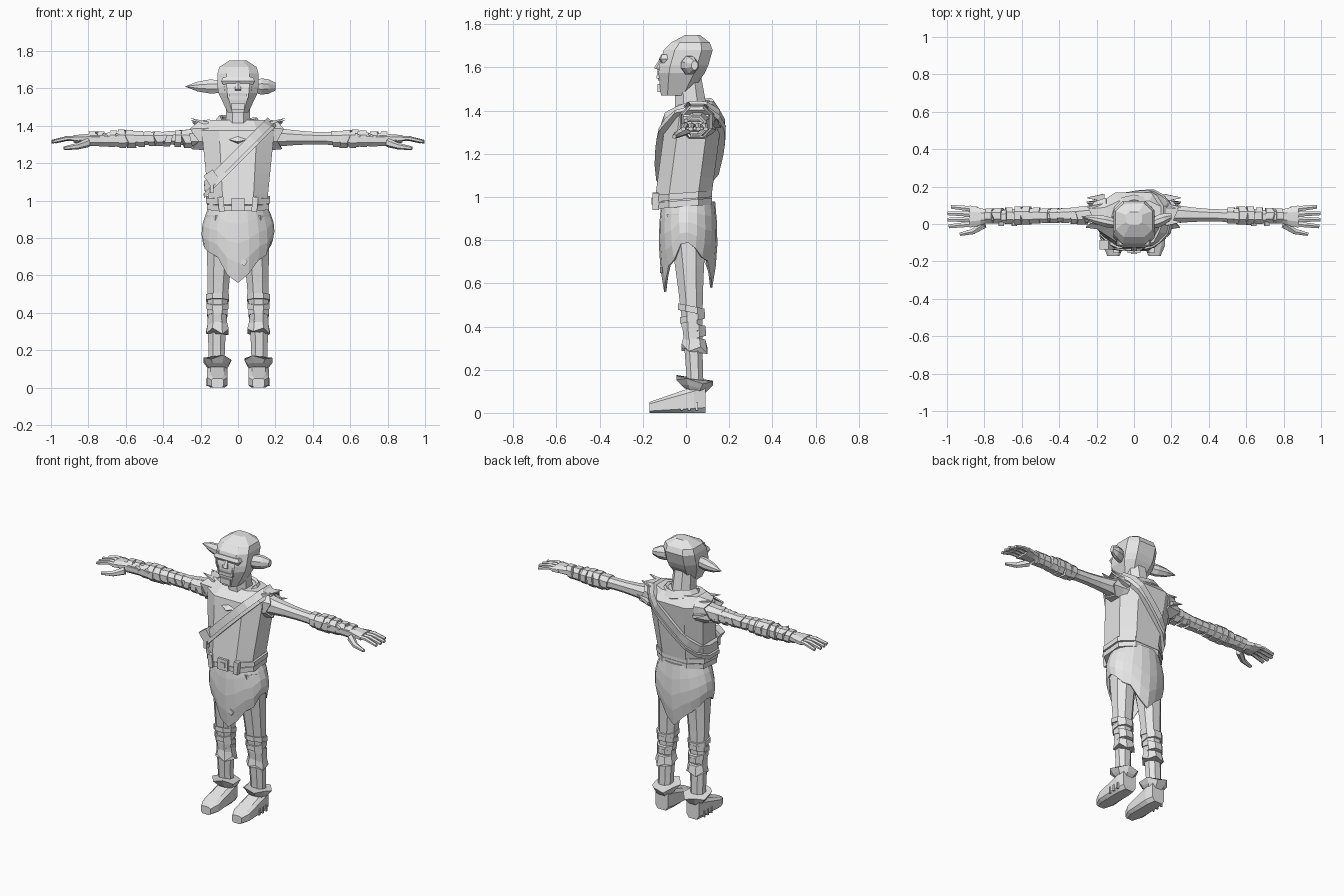
import bpy, bmesh, math, random
from mathutils import Vector, Matrix
from mathutils.bvhtree import BVHTree

random.seed(4)
if "Cube" in bpy.data.objects:
    bpy.data.objects.remove(bpy.data.objects["Cube"], do_unlink=True)

colour = (0.8, 0.8, 0.8, 1)
grey = bpy.data.materials.new("plain grey")
grey.use_nodes = True
grey.diffuse_color = colour
grey.node_tree.nodes["Principled BSDF"].inputs["Base Color"].default_value = colour

# Shared landmarks
ARM_Y, ARM_Z = 0.04, 1.33
LEG_X, LEG_Y = 0.11, 0.04
WAIST, BELT_Y = 0.98, -0.14
SIDES = (("left", 1), ("right", -1))
UP, BACK = Vector((0, 0, 1)), Vector((0, 1, 0))


def swell(t):
    return math.sin(math.pi * t)


def jitter(amount):
    return random.uniform(-amount, amount)


def add_object(name, bm, thickness=0):
    """Turn a bmesh into a flat-shaded grey object."""
    bmesh.ops.recalc_face_normals(bm, faces=bm.faces)
    mesh = bpy.data.meshes.new(name)
    bm.to_mesh(mesh)
    bm.free()
    mesh.materials.append(grey)
    part = bpy.data.objects.new(name, mesh)
    bpy.context.collection.objects.link(part)
    if thickness:
        part.modifiers.new("thickness", "SOLIDIFY").thickness = thickness
    return part


def loft(name, rings, cap=True, closed=False, thickness=0):
    """Skin a list of equal rings of points."""
    bm = bmesh.new()
    loops = [[bm.verts.new(point) for point in ring] for ring in rings]
    pairs = list(zip(loops, loops[1:]))
    if closed:
        pairs.append((loops[-1], loops[0]))
    for low, high in pairs:
        for i in range(len(low)):
            bm.faces.new((low[i - 1], low[i], high[i], high[i - 1]))
    if cap and not closed:
        bm.faces.new(loops[0])
        bm.faces.new(loops[-1])
    return add_object(name, bm, thickness)


def tube(name, axis, start, end, shape, steps=1, side=1, k=0.45, tilt=0, jag=0, thickness=0):
    """Octagonal loft; shape(t) gives centre u, centre v, radius u, radius v."""
    corners = [(1, k), (k, 1), (-k, 1), (-1, k), (-1, -k), (-k, -1), (k, -1), (1, -k)]
    rings = []
    for step in range(steps + 1):
        t = step / steps
        cu, cv, ru, rv = shape(t)
        ring = []
        for i, (u, v) in enumerate(corners):
            along = start + (end - start) * t + tilt * v
            if step == steps and i % 2:
                along += jag * random.uniform(0.6, 1.2)
            p, q = cu + u * ru, cv + v * rv
            x, y, z = {"x": (along, p, q), "y": (p, along, q), "z": (p, q, along)}[axis]
            ring.append((x * side, y, z))
        rings.append(ring)
    return loft(name, rings, cap=not thickness, thickness=thickness)


def band(name, axis, at, width, centre, radius, **options):
    """Short wrap of cloth around a limb or the waist."""
    tube(name, axis, at - width / 2, at + width / 2, lambda t: (*centre, *radius), **options)


def rod(name, points, thick, tip, flat=1, sides=6):
    """Tapering prism through a few points."""
    points = [Vector(p) for p in points]
    rings = []
    for i, point in enumerate(points):
        t = i / (len(points) - 1)
        d = (points[-1] - points[0]).normalized()
        u = d.cross(UP if abs(d.z) < 0.8 else BACK).normalized()
        v = u.cross(d) * flat
        r = thick + (tip - thick) * t
        angles = [math.tau * (j + 0.5) / sides for j in range(sides)]
        rings.append([point + r * (u * math.cos(a) + v * math.sin(a)) for a in angles])
    loft(name, rings)


def box(name, centre, width, depth, height, roll=0):
    bm = bmesh.new()
    place = Matrix.Translation(centre) @ Matrix.Rotation(roll, 4, "Y")
    size = Matrix.Diagonal((width, depth, height, 1))
    bmesh.ops.create_cube(bm, size=1, matrix=place @ size)
    add_object(name, bm)


# Tunic body, narrowing sharply over the shoulders, and neck
def tunic_shape(t):
    return (0, 0.06 * t - 0.015, (0.155 + 0.045 * t) * min(1, 4 * (1.2 - t)),
            0.13 * min(1, 4 * (1.15 - t)))


tunic = tube("tunic", "z", WAIST, 1.43, tunic_shape, steps=8, k=0.52)
tube("neck", "z", 1.34, 1.56, lambda t: (0, 0.03 - 0.02 * t, 0.07 - 0.01 * t, 0.08 - 0.02 * t), steps=2)

# Raised neckline, dipping to a V at the front
collar = []
for i in range(12):
    a = math.tau * i / 12
    dip = max(0, math.cos(a)) ** 2
    out = Vector((math.sin(a), -math.cos(a) * (0.9 + 0.35 * dip), 0))
    base = BACK * ARM_Y + UP * (1.44 - 0.1 * dip + jitter(0.01))
    collar.append([base + out * r - UP * drop for r, drop in
                   ((0.085, 0), (0.1, -0.01), (0.13, 0.03), (0.1, 0.05))])
loft("neckline", collar, closed=True)

# Strap fitted to the chest, from the left shoulder to the right hip
surface = BVHTree.FromPolygons([v.co for v in tunic.data.vertices],
                               [tuple(p.vertices) for p in tunic.data.polygons])
across = Vector((-1, 0, 1)).normalized()
along = Vector((1, 0, 1)).normalized()


def strap(name, middle, width, lift, steps=20):
    rings = []
    for i in range(steps):
        a = math.tau * i / steps
        out = along * math.cos(a) + BACK * math.sin(a)
        edges = []
        for s in (-1, 1):
            inner = middle + across * s * width / 2
            hit = surface.ray_cast(inner + out, -out)[0]
            edges.append(hit or inner + out / 6)
        left, right = edges
        rings.append([left - out * 0.01, left + out * lift, right + out * lift, right - out * 0.01])
    loft(name, rings, closed=True)


chest = Vector((0.01, 0.02, 1.26))
strap("chest_strap", chest, 0.05, 0.02)
strap("chest_strap_edge", chest - across * 0.03, 0.02, 0.03)
box("strap_buckle", (-0.14, -0.11, 1.12), 0.06, 0.05, 0.07, -0.6)
box("strap_tail", (-0.14, -0.12, 1.07), 0.02, 0.03, 0.06)

# Two-layer belt with buckle and loops
for layer in (0, 1):
    radius = 0.165 + layer * 0.007
    band("belt", "z", WAIST - 0.01 + layer * 0.035, 0.03, (0, -0.01), (radius, 0.13), k=0.52, tilt=0.01)
box("belt_buckle", (0, BELT_Y, WAIST), 0.07, 0.03, 0.07)
box("buckle_tongue", (0, BELT_Y - 0.01, WAIST), 0.03, 0.02, 0.03)
for label, s in SIDES:
    box(label + "_belt_loop", (s * 0.09, BELT_Y, WAIST), 0.03, 0.03, 0.08, s * 0.1)

# Torn skirt, hanging to points at front and back
columns, rows = 20, 4
angles = [math.tau * i / columns for i in range(columns)]
hem = [0.56 + 0.21 * abs(math.sin(a)) + jitter(0.025) for a in angles]
skirt = []
for row in range(rows + 1):
    t = row / rows
    flare = math.sin(2.2 * t)
    wide, deep = 0.15 + 0.045 * flare, 0.125 + 0.02 * flare - 0.03 * t * t
    skirt.append([(wide * math.sin(a), 0.01 - deep * math.cos(a), WAIST + (hem[i] - WAIST) * t)
                  for i, a in enumerate(angles)])
loft("skirt", skirt, cap=False, thickness=0.01)
box("skirt_patch", (0.03, -0.11, 0.67), 0.03, 0.02, 0.03, 0.6)


# Head: narrow chin, broad brow, flattened crown
def head_shape(t):
    return (0, 0.08 * t - 0.05, 0.11 * min(1, 0.5 + 1.2 * t, 4 * (1.1 - t)),
            0.11 * min(1.03, 0.6 + t, 4 * (1.08 - t)))


tube("head", "z", 1.47, 1.75, head_shape, steps=8, k=0.55)
tube("brow", "z", 1.62, 1.66, lambda t: (0, -0.1, 0.08 + 0.01 * swell(t), 0.015 + 0.01 * swell(t)), steps=2, k=0.7)
rod("nose", [(0, -0.11, 1.64), (0, -0.13, 1.59)], 0.01, 0.02)
box("lower_lip", (0, -0.12, 1.55), 0.1, 0.02, 0.02)
box("chin", (0, -0.12, 1.505), 0.07, 0.025, 0.035)

# Tusks, cheeks and ears: the left ear is torn short, the right one pointed
for (label, s), ear_tip, taper in zip(SIDES, (0.2, 0.28), (0.4, 0.95)):
    rod(label + "_tusk", [(s * 0.05, -0.13, 1.55), (s * 0.05, -0.13, 1.6)], 0.01, 0.002, sides=4)
    rod(label + "_cheek", [(s * 0.06, -0.1, 1.6), (s * 0.09, -0.07, 1.59)], 0.02, 0.01)
    tube(label + "_ear", "x", 0.09, ear_tip,
         lambda t: (ARM_Y * t, 1.61, 0.025 * (1 - taper * t) + 0.015 * swell(t),
                    0.035 * (1 - taper * t) + 0.015 * swell(t)), steps=3, side=s, k=0.35)


# Arms, hands and torn sleeves
def arm_radius(x):
    return 0.033 + 0.3 * max(0, 0.45 - x) ** 2 + 0.012 * max(0, 1 - abs(x - 0.6) * 8)


def arm_shape(t):
    r = arm_radius(0.15 + 0.65 * t)
    return (0.055 - 0.02 * t, ARM_Z + 0.01 - 0.015 * t, r, r)


for label, s in SIDES:
    tube(label + "_arm", "x", 0.15, 0.8, arm_shape, steps=8, side=s)
    tube(label + "_palm", "x", 0.76, 0.88, lambda t: (ARM_Y, ARM_Z, 0.03 + 0.03 * t, 0.03 - 0.01 * t),
         steps=2, side=s)
    for finger in range(4):
        spread = finger - 1.5
        reach = 1 - 0.01 * abs(spread) ** 2 if finger else 0.99
        rod(label + "_finger", [(s * (0.84 + (reach - 0.84) * t),
                                 ARM_Y + spread * (0.025 + 0.01 * t),
                                 ARM_Z + 0.01 * swell(t) - 0.015 * t) for t in (0, 0.5, 1)], 0.018, 0.012, 0.8)
    rod(label + "_thumb", [(s * 0.8, 0, 1.31), (s * 0.86, -0.04, 1.29), (s * 0.93, -0.055, 1.28)], 0.024, 0.01)
    tube(label + "_sleeve", "x", 0.15, 0.21, lambda t: (0.05, 1.35, 0.09 - 0.02 * t, 0.085 - 0.01 * t),
         steps=2, side=s, jag=0.04, thickness=0.01)
    for y, z in ((0.01, 1.44), (0.09, 1.43), (0.14, 1.36)):
        rod(label + "_sleeve_tatter", [(s * 0.16, y, z - 0.03), (s * 0.25, y, z)], 0.03, 0.003, 0.5, sides=4)

# Bandages: the whole right arm, only the forearm on the left
for label, s in SIDES:
    for i in range(5 if s > 0 else 0, 11):
        x = 0.27 + i * 0.05
        r = arm_radius(x) + 0.006
        band(label + "_arm_wrap", "x", x, 0.035, (ARM_Y + 0.005, ARM_Z), (r, r), side=s,
             tilt=jitter(0.012), jag=0.015 * (i % 3 == 0))
    for x in (0.64, 0.71):
        box(label + "_arm_stitch", (s * x, 0, ARM_Z + 0.02), 0.03, 0.02, 0.01, 0.5)


# Legs, wraps, ankle cuffs and shoes
def leg_shape(t):
    return (0.115 - 0.03 * t * t, 0.045 - 0.04 * t, 0.042 + 0.038 * t ** 1.5, 0.038 + 0.057 * t * t)


def shoe_shape(t):
    half = 0.07 - 0.045 * t
    return (LEG_X, half, 0.055 * min(1, 0.8 + t, 3 * (1.2 - t)), half)


for label, s in SIDES:
    tube(label + "_leg", "z", 0.08, 0.92, leg_shape, steps=7, side=s)
    for i in range(4):
        r = 0.052 + 0.003 * i
        band(label + "_leg_wrap", "z", 0.36 + ARM_Y * i, 0.03, (LEG_X, LEG_Y - 0.005 * i), (r, r),
             side=s, tilt=0.012 * (-1) ** i)
    tube(label + "_torn_wrap", "z", 0.35, 0.31, lambda t: (LEG_X, LEG_Y, 0.05 + 0.01 * t, 0.05 + 0.01 * t),
         side=s, tilt=-0.01, jag=-0.03)
    tube(label + "_ankle_cuff", "z", 0.1, 0.14,
         lambda t: (LEG_X, LEG_Y, 0.045 + 0.03 * t, 0.045 + 0.04 * t), steps=2, side=s, tilt=-0.013, jag=0.02)
    tube(label + "_shoe", "y", 0.09, -0.17, shoe_shape, steps=5, side=s, k=0.65)
    for i in range(3):
        box(label + "_shoe_stitch", (s * 0.165, 0.05 - 0.035 * i, 0.03), 0.01, 0.01, 0.04)
